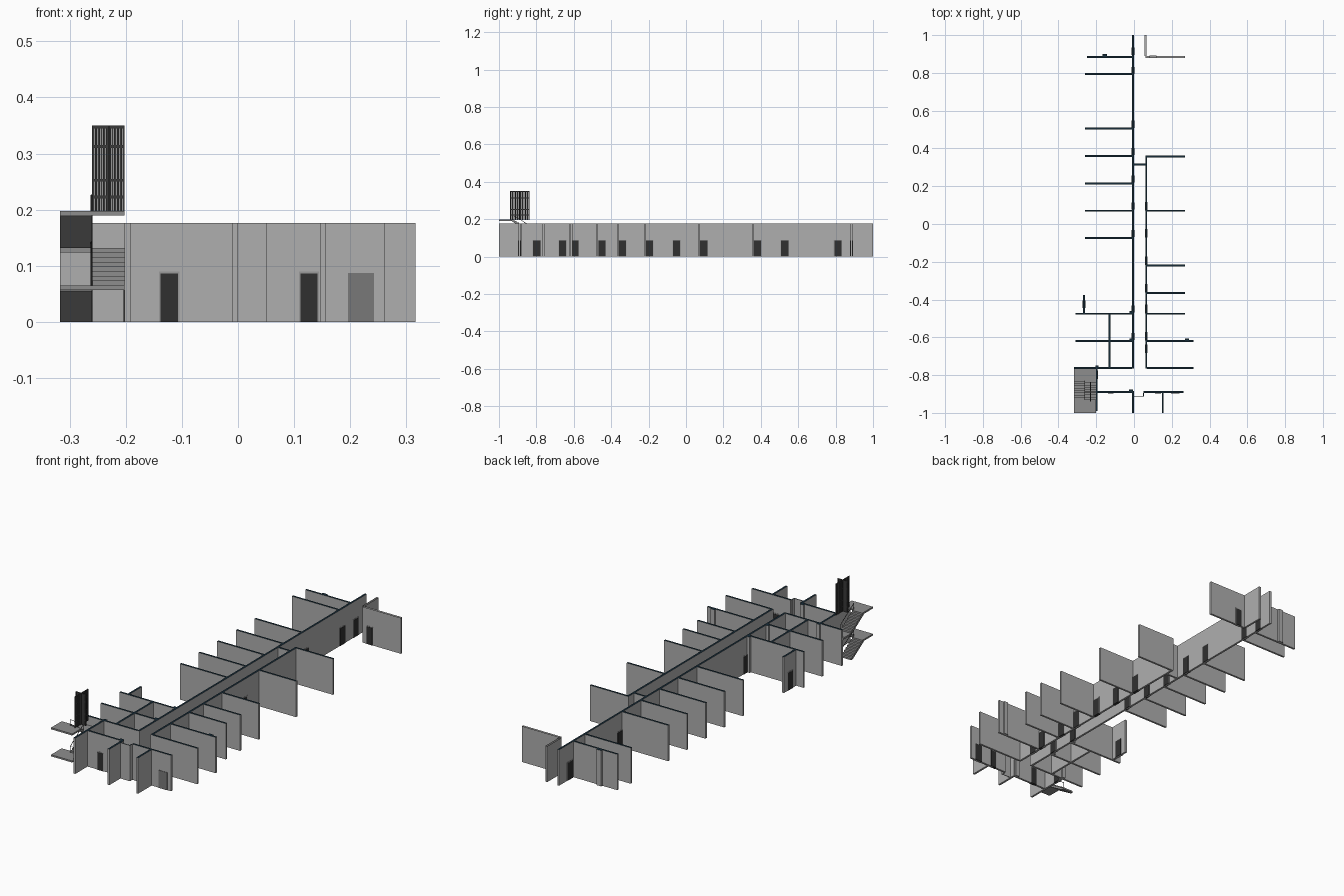
import bpy, bmesh

if "Cube" in bpy.data.objects:
    bpy.data.objects.remove(bpy.data.objects["Cube"])

def mat(name, r, g, b):
    m = bpy.data.materials.new(name)
    m.diffuse_color = (r, g, b, 1)
    m.use_nodes = True
    m.node_tree.nodes["Principled BSDF"].inputs["Base Color"].default_value = m.diffuse_color
    return m

WALL = mat("wall_grey", 0.43, 0.43, 0.43)
CAP = mat("dark_teal_cap", 0.008, 0.025, 0.04)
DOOR = mat("door_black", 0.03, 0.03, 0.03)
FRAME = mat("frame_grey", 0.32, 0.32, 0.32)
STAIR = mat("stair_grey", 0.27, 0.27, 0.27)
RAIL = mat("rail_black", 0.04, 0.04, 0.04)
PANEL = mat("panel_grey", 0.19, 0.19, 0.19)

H, T = 0.176, 0.01      # wall height and thickness

def build(name, boxes, mats, cap=False, open_top=False):
    """One object from boxes given as (x0, x1, y0, y1, z0, z1)."""
    bm = bmesh.new()
    for x0, x1, y0, y1, z0, z1 in boxes:
        lo = [bm.verts.new(p) for p in ((x0, y0, z0), (x1, y0, z0), (x1, y1, z0), (x0, y1, z0))]
        hi = [bm.verts.new((v.co.x, v.co.y, z1)) for v in lo]
        bm.faces.new(lo[::-1])
        if not open_top:
            bm.faces.new(hi).material_index = 1 if cap else 0
        for i in range(4):
            j = (i + 1) % 4
            bm.faces.new((lo[i], lo[j], hi[j], hi[i]))
    me = bpy.data.meshes.new(name)
    bm.to_mesh(me)
    bm.free()
    for m in mats:
        me.materials.append(m)
    ob = bpy.data.objects.new(name, me)
    bpy.context.collection.objects.link(ob)
    return ob

def along_y(x, y0, y1, t=T):
    return (x - t / 2, x + t / 2, y0, y1, 0, H)

def along_x(y, x0, x1, t=T):
    return (x0, x1, y - t / 2, y + t / 2, 0, H)

# corridor walls
build("corridor_walls", [along_y(-0.005, -0.765, 1.0), along_y(0.065, -0.765, 0.362),
                         along_x(0.315, 0.0, 0.06)], [WALL, CAP], cap=True)

# room dividing walls, left and right
left = [(0.885, -0.25)] + [(y, -0.26) for y in (0.795, 0.505, 0.36, 0.215, 0.07, -0.075)]
left += [(-0.475, -0.31), (-0.62, -0.31), (-0.762, -0.317)]
build("left_room_walls", [along_x(y, x, -0.01) for y, x in left], [WALL, CAP], cap=True)
right = [(y, 0.27) for y in (0.357, 0.07, -0.22, -0.365, -0.475)] + [(-0.62, 0.316), (-0.762, 0.316)]
build("right_room_walls", [along_x(y, 0.07, x) for y, x in right], [WALL, CAP], cap=True)

# short lengthwise walls
build("inner_walls", [along_y(-0.13, -0.757, -0.48), along_y(-0.265, -0.47, -0.375)],
      [WALL, CAP], cap=True)

# front end walls
build("front_walls", [along_y(-0.197, -0.99, -0.767), along_x(-0.89, -0.192, -0.01),
                      along_y(-0.005, -1.0, -0.885), along_x(-0.89, 0.05, 0.262),
                      along_y(0.152, -1.0, -0.895), along_x(-0.912, 0.0, 0.052, 0.004),
                      along_y(0.05, -0.91, -0.895, 0.004)], [WALL, CAP], cap=True)

# back end walls without a top
build("back_walls", [along_x(0.885, 0.06, 0.27), along_y(0.06, 0.89, 1.0)], [WALL], open_top=True)

# small columns against the walls
cols = [(-0.155, 0.893, 0.026, 0.012), (0.28, -0.613, 0.022, 0.012), (-0.195, -0.755, 0.016, 0.014),
        (-0.016, -0.883, 0.02, 0.014), (-0.016, -0.613, 0.016, 0.014), (-0.016, -0.468, 0.016, 0.014)]
build("columns", [(x - a / 2, x + a / 2, y - b / 2, y + b / 2, 0, H) for x, y, a, b in cols],
      [WALL, CAP], cap=True)

# doors with frames, set through the walls
doors_y = [(-0.005, y) for y in (0.915, 0.812, 0.528, 0.383, 0.238, 0.095, -0.05, -0.45, -0.595)]
doors_y += [(0.065, y) for y in (0.095, -0.05, -0.195, -0.34, -0.45, -0.595, -0.66)]
doors_y += [(-0.197, -0.798), (-0.265, -0.425)]
doors_x = [(-0.89, -0.1225), (-0.89, 0.1265), (0.885, 0.1)]

def door_boxes(w, h, t):
    a = [(x - t, x + t, y - w / 2, y + w / 2, 0, h) for x, y in doors_y]
    b = [(x - w * .4, x + w * .4, y - t, y + t, 0, h) for y, x in doors_x]
    return a + b

build("door_frames", door_boxes(0.045, 0.09, 0.006), [FRAME])
build("doors", door_boxes(0.038, 0.086, 0.007), [DOOR])
build("front_panel", [(0.196, 0.242, -0.897, -0.89, 0, 0.087)], [PANEL])
build("front_panel_back", [(0.199, 0.239, -0.89, -0.883, 0, 0.087)], [DOOR])

# stair: landings and three flights
XL, XM, XR = -0.317, -0.26, -0.202
YF, YB, N = -0.93, -0.83, 8
build("stair_landings", [(XL, XR, -1.0, YF, 0.057, 0.065), (XL, XR, YB, -0.767, 0.124, 0.132),
                         (XL, XR, -1.0, YF, 0.19, 0.198)], [STAIR])

def flight(name, x0, x1, ya, yb, za, zb):
    """Saw-tooth side profile with a sloped underside, swept across x."""
    dy, dz = (yb - ya) / N, (zb - za) / N
    prof = []
    for i in range(N):
        prof += [(ya + i * dy, za + i * dz), (ya + i * dy, za + (i + 1) * dz)]
    prof += [(yb, zb), (yb, zb - 0.01), (ya + dy, za)]
    bm = bmesh.new()
    f = bm.faces.new([bm.verts.new((x0, y, z)) for y, z in prof])
    ext = bmesh.ops.extrude_face_region(bm, geom=[f])["geom"]
    bmesh.ops.translate(bm, vec=(x1 - x0, 0, 0),
                        verts=[g for g in ext if isinstance(g, bmesh.types.BMVert)])
    bmesh.ops.recalc_face_normals(bm, faces=bm.faces)
    me = bpy.data.meshes.new(name)
    bm.to_mesh(me)
    bm.free()
    me.materials.append(STAIR)
    bpy.context.collection.objects.link(bpy.data.objects.new(name, me))

flight("lower_flight", XL, XM, YB, YF, 0.0, 0.065)
flight("middle_flight", XM, XR, YF, YB, 0.065, 0.132)
flight("upper_flight", XL, XM, YB, YF, 0.132, 0.198)

# tall barred screen above the stair
bars = []
for i in range(12):
    y = -0.938 + i * 0.098 / 11
    bars.append((-0.232, -0.228, y - 0.003, y + 0.003, 0.195, 0.35))
    x = XM + 0.002 + i * 0.054 / 11
    bars.append((x - 0.002, x + 0.002, -0.892, -0.888, 0.195, 0.35))
for z in (0.22, 0.25, 0.31, 0.345):
    bars.append((-0.232, -0.228, -0.94, -0.84, z, z + 0.005))
    bars.append((XM, XR, -0.892, -0.888, z, z + 0.005))
build("barred_screen", bars, [RAIL])

# sloping handrails between the flights
def rail(name, pts):
    cu = bpy.data.curves.new(name, 'CURVE')
    cu.dimensions = '3D'
    cu.bevel_depth = 0.0015
    cu.bevel_resolution = 0
    sp = cu.splines.new('POLY')
    sp.points.add(len(pts) - 1)
    for p, (y, z) in zip(sp.points, pts):
        p.co = (XM - 0.001, y, z, 1)
    cu.materials.append(RAIL)
    bpy.context.collection.objects.link(bpy.data.objects.new(name, cu))

rail("lower_handrail", [(YB, 0.0), (YB, 0.035), (YF, 0.095), (YF, 0.065)])
rail("middle_handrail", [(YF, 0.095), (YB, 0.162), (YB, 0.132)])
rail("upper_handrail", [(YB, 0.162), (YF, 0.226), (YF, 0.198)])
